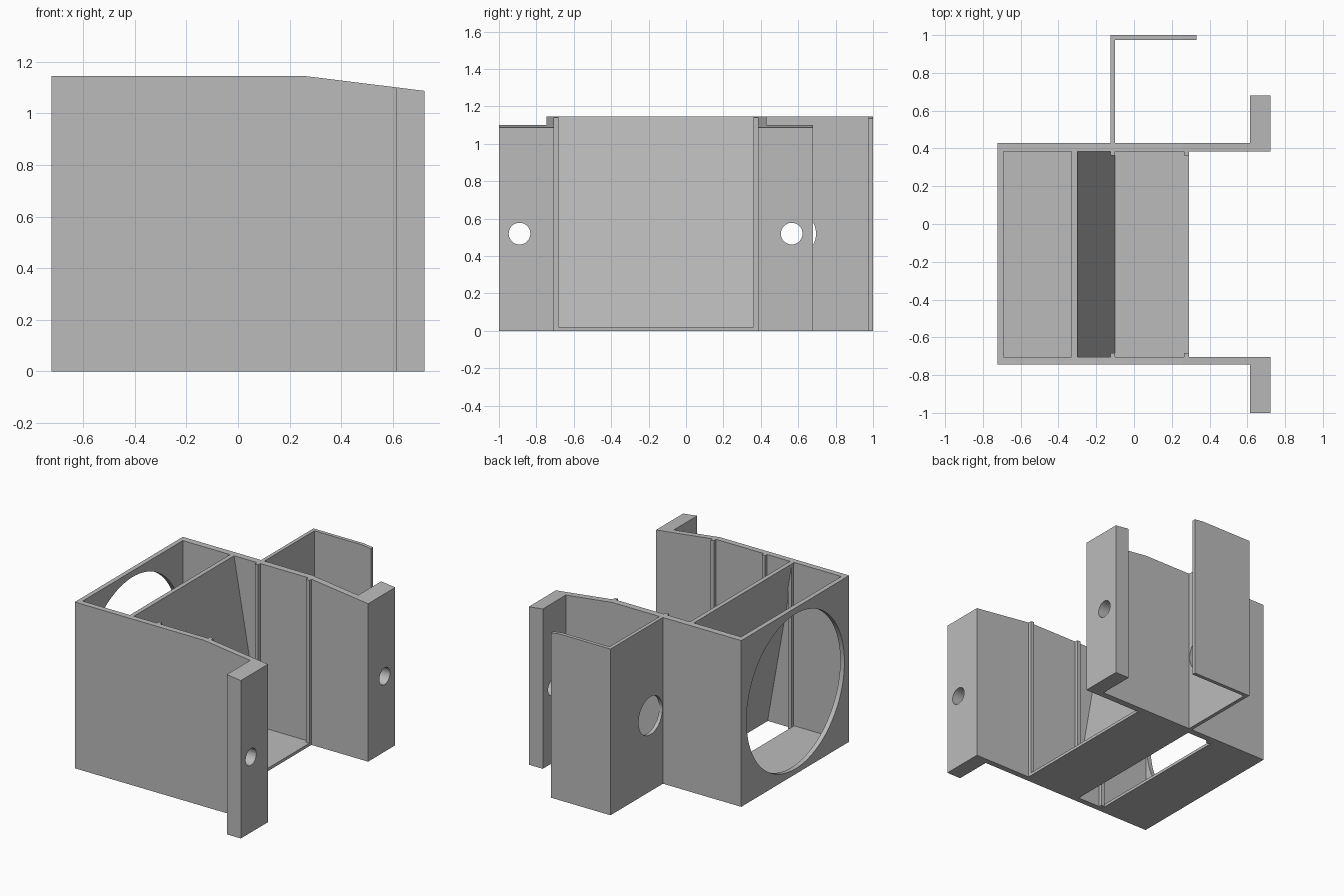
import bpy
import bmesh
import math
from mathutils import Matrix, Vector

cube = bpy.data.objects.get("Cube")
if cube:
    bpy.data.objects.remove(cube, do_unlink=True)

grey = bpy.data.materials.new("plain grey")
grey.use_nodes = True
colour = (0.5, 0.5, 0.5, 1)
grey.diffuse_color = colour
grey.node_tree.nodes["Principled BSDF"].inputs["Base Color"].default_value = colour

HEIGHT = 1.145
FRONT, BACK = -0.705, 0.385      # inner faces of the side walls
HOLE_Z = 0.52


def finish(name, bm):
    bmesh.ops.recalc_face_normals(bm, faces=bm.faces)
    mesh = bpy.data.meshes.new(name)
    bm.to_mesh(mesh)
    bm.free()
    mesh.materials.append(grey)
    obj = bpy.data.objects.new(name, mesh)
    bpy.context.collection.objects.link(obj)
    return obj


def prism(name, points, depth):
    """Extrude a closed outline along a vector."""
    bm = bmesh.new()
    face = bm.faces.new([bm.verts.new(p) for p in points])
    new = bmesh.ops.extrude_face_region(bm, geom=[face])["geom"]
    verts = [v for v in new if isinstance(v, bmesh.types.BMVert)]
    bmesh.ops.translate(bm, verts=verts, vec=Vector(depth))
    return finish(name, bm)


def cylinder_x(name, x, y, z, radius, length, sides):
    bm = bmesh.new()
    place = Matrix.Translation((x, y, z)) @ Matrix.Rotation(math.pi / 2, 4, "Y")
    bmesh.ops.create_cone(bm, cap_ends=True, segments=sides, radius1=radius,
                          radius2=radius, depth=length, matrix=place)
    return finish(name, bm)


def cut(obj, cutter):
    cutter.hide_render = True
    mod = obj.modifiers.new("cut", "BOOLEAN")
    mod.operation = "DIFFERENCE"
    mod.solver = "EXACT"
    mod.object = cutter
    bpy.context.view_layer.objects.active = obj
    bpy.ops.object.modifier_apply(modifier=mod.name)
    bpy.data.objects.remove(cutter, do_unlink=True)


def ribs(wall, depth):
    """Plan points of the guide ribs on a side wall, from +x to -x."""
    points = []
    for x in (0.29, -0.10, -0.30):
        points += [(x, wall), (x, wall + depth), (x - 0.025, wall + depth), (x - 0.025, wall)]
    return points


# Housing walls, flanges and rear bracket share one plan outline
plan = [(-0.722, -0.745), (0.615, -0.745), (0.615, -1), (0.722, -1), (0.722, FRONT)]
plan += ribs(FRONT, 0.023)
plan += [(-0.69, FRONT), (-0.69, BACK)]
plan += ribs(BACK, -0.023)[::-1]
plan += [(0.722, BACK), (0.722, 0.68), (0.615, 0.68), (0.615, 0.43),
         (-0.10, 0.43), (-0.10, 0.975), (0.33, 0.975), (0.33, 1),
         (-0.125, 1), (-0.125, 0.43), (-0.722, 0.43)]
housing = prism("housing_walls", [(x, y, 0) for x, y in plan], (0, 0, HEIGHT))

# Sloping top towards the flanges
wedge = [(0.26, HEIGHT), (0.8, 1.078), (0.8, 1.3), (0.26, 1.3)]
cut(housing, prism("slope_cutter", [(x, -1.2, z) for x, z in wedge], (0, 2.4, 0)))

# Large round opening, bracket hole and flange screw holes
cut(housing, cylinder_x("opening_cutter", -0.72, -0.16, 0.57, 0.533, 0.2, 96))
cut(housing, cylinder_x("bracket_cutter", -0.11, 0.565, HOLE_Z, 0.13, 0.2, 48))
for y in (-0.89, 0.565):
    cut(housing, cylinder_x("screw_cutter", 0.67, y, HOLE_Z, 0.058, 0.3, 32))

# Floor strips either side of the slot, and the leaning divider
for name, section in (
    ("left_floor", [(-0.69, 0), (-0.33, 0), (-0.33, 0.02), (-0.69, 0.02)]),
    ("right_floor", [(-0.13, 0), (0.29, 0), (0.29, 0.02), (-0.13, 0.02)]),
    ("leaning_divider", [(-0.33, HEIGHT), (-0.30, HEIGHT), (-0.10, 0.01), (-0.13, 0.01)]),
):
    prism(name, [(x, FRONT, z) for x, z in section], (0, BACK - FRONT, 0))

# Smooth hole walls, sharp edges elsewhere
bpy.ops.object.select_all(action="DESELECT")
housing.select_set(True)
bpy.context.view_layer.objects.active = housing
bpy.ops.object.shade_smooth_by_angle(angle=math.radians(25))
# Keep the shallow slope crease crisp
for poly in housing.data.polygons:
    if abs(poly.normal.z) > 0.9 and poly.center.z > HEIGHT - 0.2:
        poly.use_smooth = False
